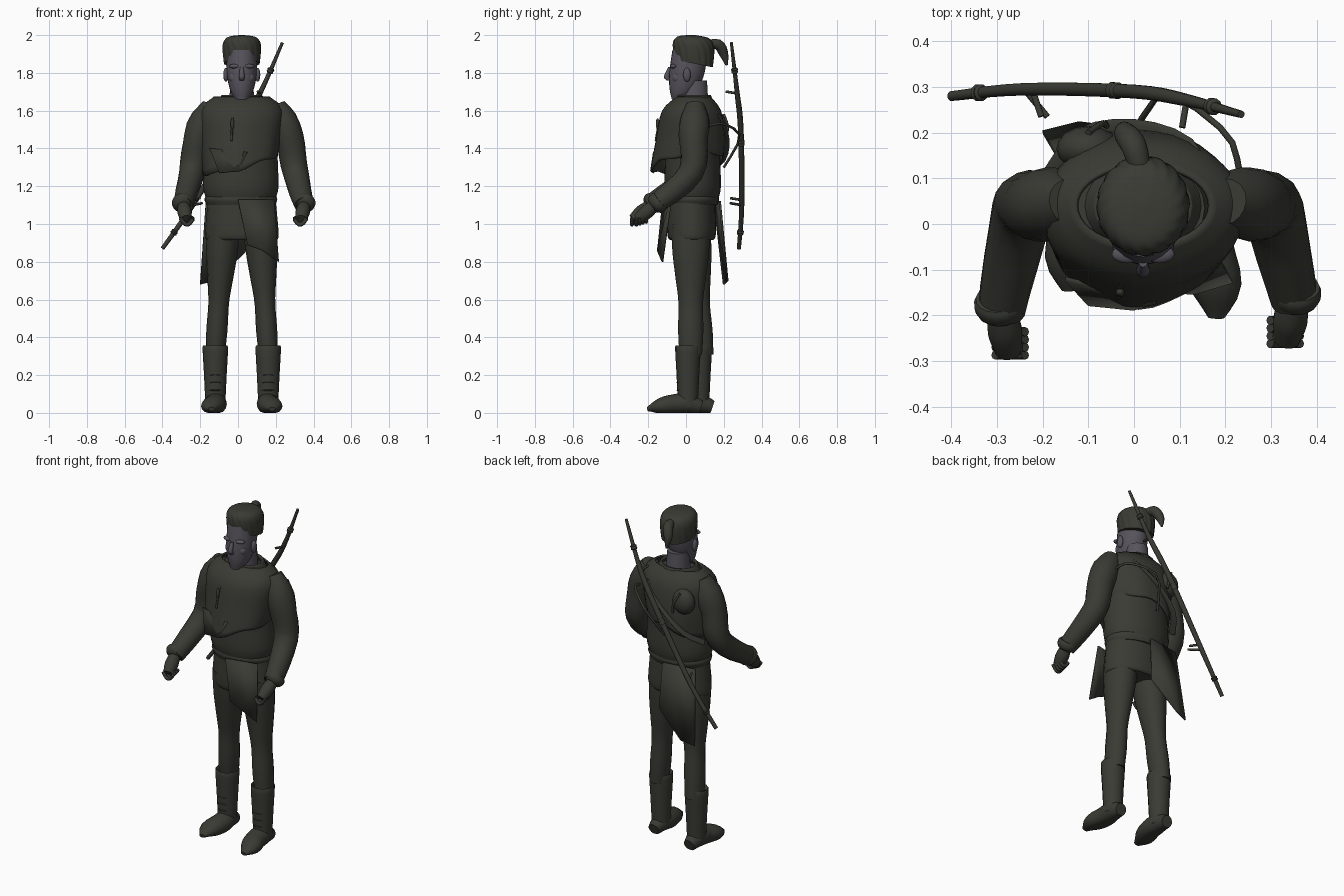
import bpy, bmesh, math
from mathutils import Vector

old = bpy.data.objects.get("Cube")
if old:
    bpy.data.objects.remove(old)


def material(name, *rgb):
    mat = bpy.data.materials.new(name)
    mat.use_nodes = True
    mat.diffuse_color = (*rgb, 1)
    node = mat.node_tree.nodes["Principled BSDF"]
    node.inputs["Base Color"].default_value = (*rgb, 1)
    return mat


CLOTH = material("dark_olive_cloth", .042, .043, .034)
SKIN = material("grey_violet_skin", .095, .087, .107)
ACROSS, FORWARD, UP = Vector((1, 0, 0)), Vector((0, 1, 0)), Vector((0, 0, 1))


def finish(name, bm, mat, thick=0):
    """Turn a bmesh into a smoothly shaded object, with optional thickness."""
    bmesh.ops.recalc_face_normals(bm, faces=bm.faces)
    mesh = bpy.data.meshes.new(name)
    bm.to_mesh(mesh)
    bm.free()
    mesh.materials.append(mat)
    ob = bpy.data.objects.new(name, mesh)
    bpy.context.collection.objects.link(ob)
    bpy.ops.object.select_all(action='DESELECT')
    ob.select_set(True)
    bpy.context.view_layer.objects.active = ob
    bpy.ops.object.shade_smooth_by_angle(angle=math.radians(50))
    if thick:
        solid = ob.modifiers.new("thickness", 'SOLIDIFY')
        solid.thickness, solid.offset = thick, 0


def spline(keys, t):
    """Smooth curve through evenly spaced keys, numbers or vectors."""
    last = len(keys) - 1
    i = min(int(t * last), last - 1)
    f = t * last - i
    a, b, c, d = (keys[min(max(i + k, 0), last)] for k in (-1, 0, 1, 2))
    return b + ((c - a) + ((a * 2 - b * 5 + c * 4 - d) + ((b - c) * 3 + d - a) * f) * f) * f * .5


def loft(name, path, sizes, depth=(1, 1), mat=CLOTH, sides=16, steps=12, follow=None,
         shape=None, thick=0):
    """Skin ellipses along a smooth path: level ones, or square to the path if follow is set."""
    bm = bmesh.new()
    keys = [Vector(p) for p in path]
    spots = [spline(keys, i / steps) for i in range(steps + 1)]
    loops = []
    for i, spot in enumerate(spots):
        t, u, v = i / steps, ACROSS, FORWARD
        if follow:
            along = spots[min(i + 1, steps)] - spots[max(i - 1, 0)]
            u = along.cross(follow).normalized()
            v = u.cross(along).normalized()
        loop = []
        for k in range(sides):
            angle = math.tau * k / sides
            scale, lift = shape(angle, t) if shape else (1, 0)
            r = spline(sizes, t) * scale
            p = spot + u * r * math.cos(angle) + v * r * spline(depth, t) * math.sin(angle) + UP * lift
            p.z = max(p.z, 0)
            loop.append(bm.verts.new(p))
        loops.append(loop)
    for low, high in zip(loops, loops[1:]):
        for k in range(sides):
            bm.faces.new((low[k - 1], low[k], high[k], high[k - 1]))
    if not thick:
        bm.faces.new(loops[0])
        bm.faces.new(loops[-1])
    finish(name, bm, mat, thick)


def tube(name, path, radius, follow=FORWARD):
    loft(name, path, (radius, radius), sides=8, steps=8, follow=follow)


def stack(x, y, *heights):
    return [(x, y, z) for z in heights]


def plate(name, points):
    bm = bmesh.new()
    face = bm.faces.new([bm.verts.new(p) for p in points])
    bmesh.ops.triangulate(bm, faces=[face])
    finish(name, bm, CLOTH, thick=.01)


def ball(name, place, size, mat=CLOTH):
    bm = bmesh.new()
    bmesh.ops.create_uvsphere(bm, u_segments=16, v_segments=10, radius=1)
    bmesh.ops.scale(bm, vec=size, verts=bm.verts)
    bmesh.ops.translate(bm, vec=place, verts=bm.verts)
    finish(name, bm, mat)


# Head, neck and face
HX = .02
loft("neck", stack(HX, .045, 1.58, 1.76), (.07, .06), (1.1, 1.1), SKIN)
loft("head", [(HX, -.04, 1.66), (HX, -.015, 1.71), (HX, .005, 1.8), (HX, .02, 1.92)],
     (.035, .062, .08, .08), (1, 1.15, 1.17, 1.15), SKIN, sides=24)
loft("nose", [(HX, -.085, 1.83), (HX, -.102, 1.78), (HX, -.09, 1.76)], (.009, .015, .012), mat=SKIN, steps=6)
ball("lips", (HX, -.074, 1.73), (.026, .014, .01), SKIN)
ball("chin", (HX, -.058, 1.685), (.032, .022, .022), SKIN)
for side, tag in ((-1, "right"), (1, "left")):
    ball(tag + "_brow", (HX + side * .035, -.066, 1.835), (.034, .02, .012), SKIN)
    ball(tag + "_cheek", (HX + side * .04, -.047, 1.775), (.028, .026, .03), SKIN)
    ball(tag + "_ear", (HX + side * .084, .005, 1.79), (.014, .02, .037), SKIN)


# Wrapped cap with swirling folds and a tied tail
def swirl(angle, t):
    return 1 + .04 * abs(math.sin(8 * (angle + t * t))), -.02 * (1 - t) * math.sin(angle)


loft("cap", stack(HX, .04, 1.85, 1.91, 1.96, 1.99, 2), (.092, .098, .095, .07, .01), (1.08, 1.08),
     sides=128, steps=16, shape=swirl)
loft("cap_tail", [(HX, .1, 1.95), (0, .17, 1.95), (-.02, .2, 1.9), (-.02, .215, 1.84)],
     (.02, .028, .024, .006), follow=ACROSS)

# Tunic gathered over a belt, and a loose collar
loft("tunic", stack(.015, .035, 1.14, 1.2, 1.35, 1.5, 1.65), (.185, .2, .195, .2, .14), (.75, .75), sides=24)
loft("collar", stack(HX, .04, 1.6, 1.68), (.15, .1), (.7, .85), sides=24, thick=.015)
loft("belt", stack(.015, .035, 1.1, 1.13, 1.16), (.18, .193, .18), (.73, .73), sides=24)


# Short cape with a slanted, wavy hem
def hem(angle, t):
    slant = .05 * math.cos(angle) + .03 * math.sin(angle) + .01 * math.sin(5 * angle)
    return 1 + .02 * t * math.sin(7 * angle), slant * t ** 3


loft("cape", [(HX, .04, 1.67), (HX, .03, 1.6), (.015, .025, 1.45), (.01, .01, 1.32)],
     (.145, .215, .21, .195), (.6, .7, .85, .97), sides=40, shape=hem, thick=.01)
plate("cape_tip", [(-.15, -.12, 1.4), (.05, -.17, 1.38), (0, -.185, 1.28), (-.1, -.175, 1.27)])
tube("neck_cord", [(-.02, -.1, 1.62), (-.03, -.14, 1.54), (-.035, -.16, 1.44)], .006, follow=ACROSS)
ball("cord_toggle", (-.03, -.15, 1.53), (.01, .01, .03))

# Sleeves, cuffs and fists
for side, tag, extra in ((-1, "right", .025), (1, "left", 0)):
    arm = [(.03 + side * x, y, z) for x, y, z in
           ((.17, .05, 1.63), (.24, .04, 1.46), (.275, .025, 1.27), (.32, -.165 - extra, 1.1))]
    loft(tag + "_sleeve", arm, (.05, .08, .074, .07, .062, .052), follow=FORWARD,
         shape=lambda angle, t: (1 + .02 * math.sin(3 * angle + 20 * t), 0))
    wrist = Vector(arm[-1])
    reach = Vector((side * -.005, -.03, -.025))
    loft(tag + "_cuff", [wrist - reach, wrist + reach * .3], (.052, .058, .054, .04), follow=FORWARD)
    loft(tag + "_palm", [wrist, wrist + reach * 1.5, wrist + reach * 3], (.03, .038, .028), follow=FORWARD)
    for i in range(4):
        knuckle = wrist + reach * 2.2 + Vector((0, .02 - .017 * i, -.005 * i))
        curl = [knuckle + Vector((side * (.025 - .022 * j), 0, -.035 * math.sin(j))) for j in range(4)]
        tube(f"{tag}_finger_{i + 1}", curl, .01)
    thumb = wrist - ACROSS * side * .022
    tube(tag + "_thumb", [thumb, thumb + reach * 1.5, thumb + reach * 3], .011)

# Breeches, legs and soft boots with laces
loft("breeches", stack(HX, .03, .915, .95, 1.12), (.185, .195, .18), (.62, .7), sides=24)
for side, tag, back in ((-1, "right", .02), (1, "left", 0)):
    leg = [(HX + side * (.095 + .015 * k), .025 + back * k, 1 - .23 * k) for k in range(4)]
    loft(tag + "_leg", leg, (.09, .085, .07, .055, .056, .05), (1.15, 1.2), steps=16)
    x, y = HX + side * .14, .01 + back * 3
    loft(tag + "_boot_shaft", stack(x, y, .33, .35, .2, .03), (.05, .067, .06, .052))
    toe = x + side * .02
    loft(tag + "_boot_foot", [(x, y + .07, .03), (x, y, .05), (x, y - .07, .045), (toe, y - .15, .035),
                              (toe, y - .215, .02)], (.035, .055, .06, .056, .018), (1, .9, .6), follow=UP)
    for i in range(4):
        ball(f"{tag}_lace_{i + 1}", (x, y - .05, .12 + .04 * i), (.03, .011, .004))

# Hanging cloth panels
plate("front_panel", [(0, -.12, 1.13), (.19, -.08, 1.13), (.215, -.125, .8), (.13, -.15, .86), (.05, -.145, .89)])
plate("back_panel", [(-.17, .15, 1.12), (.03, .18, 1.12), (.04, .2, .85), (-.12, .22, .7), (-.2, .2, .68)])

# Back pouch and carrying straps
ball("shoulder_pouch", (-.1, .165, 1.52), (.07, .05, .075))
tube("pouch_tie", [(-.1, .2, 1.58), (-.07, .22, 1.52), (-.06, .215, 1.46)], .007, follow=ACROSS)
loft("back_strap", [(.17, .07, 1.64), (.12, .17, 1.56), (0, .21, 1.45), (-.12, .19, 1.34), (-.19, .1, 1.27)],
     (.008, .008), (2.5, 2.5), follow=FORWARD)
tube("staff_loop", [(.23, .12, 1.52), (.2, .2, 1.53), (.07, .285, 1.46), (0, .2, 1.3)], .007, follow=UP)

# Knotted staff slung across the back, with bindings and twigs
staff = [Vector(p) for p in
         ((-.4, .28, .87), (-.24, .295, 1.1), (0, .29, 1.5), (.12, .27, 1.7), (.235, .24, 1.96))]
loft("staff", staff, (.011, .015, .015, .008), sides=10, steps=20, follow=FORWARD)
for t in (.12, .45, .85):
    grip = [spline(staff, t + k * .01) for k in (-1, 0, 1)]
    loft(f"staff_binding_{t}", grip, (.014, .019, .016, .019, .014), sides=10, steps=8, follow=FORWARD)
for t, x in ((.25, .05), (.27, .02), (.74, -.01)):
    start = spline(staff, t)
    tube(f"staff_twig_{t}", [start, start + Vector((x, -.06, .01))], .007, follow=UP)
